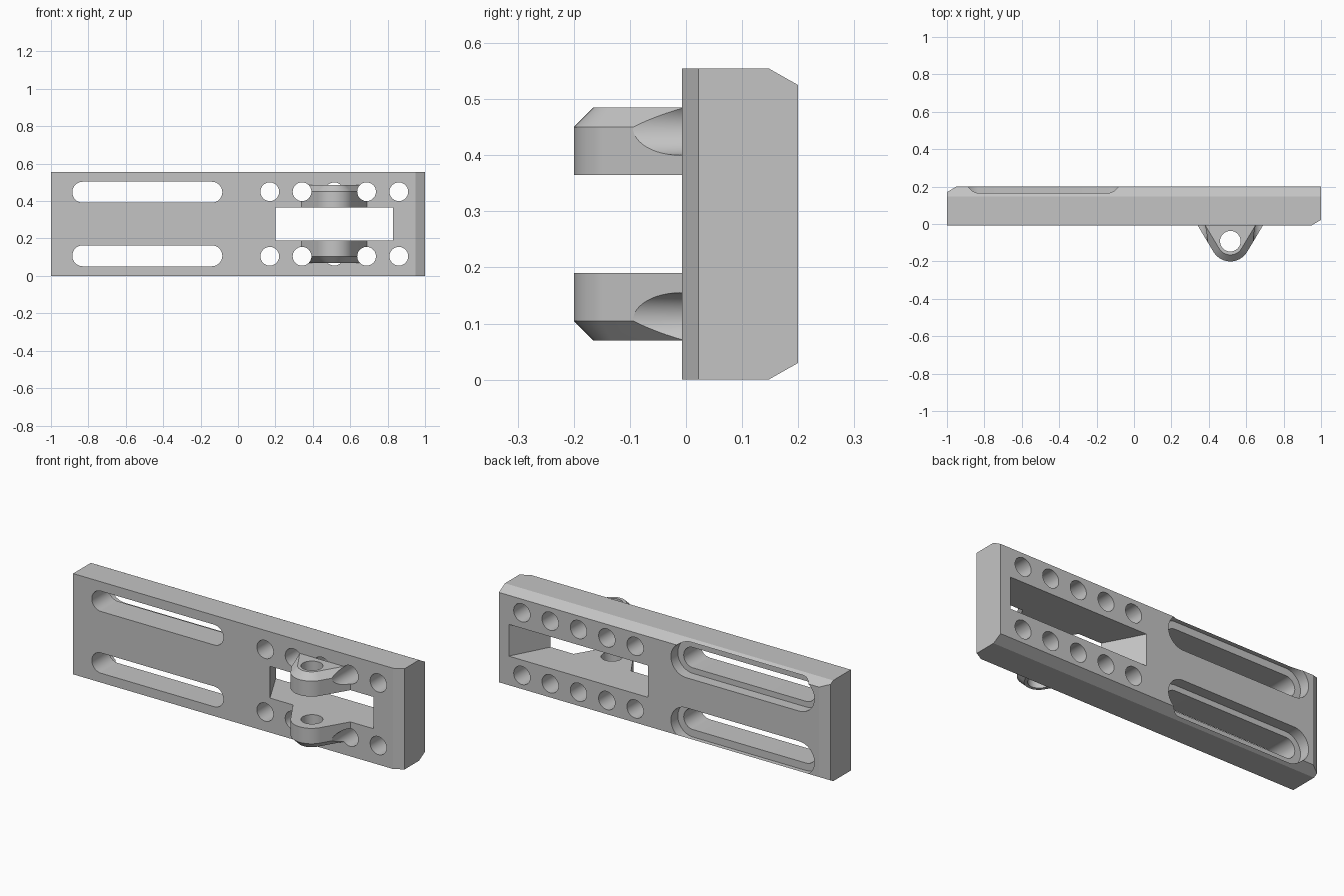
import bpy, bmesh, math
from mathutils import Vector

if "Cube" in bpy.data.objects:
    bpy.data.objects.remove(bpy.data.objects["Cube"])

FRONT, BACK, HEIGHT = -0.007, 0.2, 0.555
MID = HEIGHT / 2
LUG_X, PIN_Y = 0.515, -0.095
HOLE_XS = [0.17 + 0.1725 * i for i in range(5)]
HOLE_ZS = (0.105, 0.45)
SLOT_ZS = (0.1075, 0.4475)

grey = bpy.data.materials.new("plain grey")
grey.use_nodes = True
grey.diffuse_color = (0.55, 0.55, 0.55, 1)
grey.node_tree.nodes["Principled BSDF"].inputs["Base Color"].default_value = grey.diffuse_color


def loft(name, rings):
    """Solid through closed rings of equal length, capped at both ends."""
    bm = bmesh.new()
    loops = [[bm.verts.new(p) for p in ring] for ring in rings]
    n = len(loops[0])
    for a, b in zip(loops, loops[1:]):
        for i in range(n):
            j = (i + 1) % n
            bm.faces.new((a[i], a[j], b[j], b[i]))
    bm.faces.new(loops[0])
    bm.faces.new(loops[-1])
    bmesh.ops.recalc_face_normals(bm, faces=bm.faces)
    mesh = bpy.data.meshes.new(name)
    bm.to_mesh(mesh)
    bm.free()
    mesh.materials.append(grey)
    obj = bpy.data.objects.new(name, mesh)
    bpy.context.collection.objects.link(obj)
    return obj


def stadium(x0, x1, r, steps=24):
    """Outline with rounded ends, around the centres x0 and x1."""
    pts = []
    for cx, start in ((x1, -math.pi / 2), (x0, math.pi / 2)):
        for i in range(steps + 1):
            a = start + math.pi * i / steps
            pts.append((cx + r * math.cos(a), r * math.sin(a)))
    return pts


def circle(cx, cy, r, n=48):
    return [(cx + r * math.cos(math.tau * i / n), cy + r * math.sin(math.tau * i / n))
            for i in range(n)]


def along_y(outline, z, y0, y1):
    return loft("cutter", [[(x, y, z + dz) for x, dz in outline] for y in (y0, y1)])


def along_z(outline, z0, z1):
    return loft("cutter", [[(x, y, z) for x, y in outline] for z in (z0, z1)])


def cut(obj, cutters):
    """Subtract the cutters, bake the result and shade it."""
    for c in cutters:
        c.hide_render = True
        mod = obj.modifiers.new("cut", "BOOLEAN")
        mod.operation, mod.solver, mod.object = "DIFFERENCE", "EXACT", c
    bpy.context.view_layer.update()
    deps = bpy.context.evaluated_depsgraph_get()
    mesh = bpy.data.meshes.new_from_object(obj.evaluated_get(deps))
    obj.modifiers.clear()
    obj.data = mesh
    for c in cutters:
        bpy.data.objects.remove(c)
    mesh.shade_smooth()
    mesh.set_sharp_from_angle(angle=math.radians(25))


# Plate with one bevelled end edge in front and one at the back
outline = [(-1, FRONT), (0.95, FRONT), (1, 0.022), (1, BACK), (-0.95, BACK), (-1, 0.17)]
plate = loft("base_plate", [[(x, y, z) for x, y in outline] for z in (0, HEIGHT)])

# Bevels along the long back edges
bm = bmesh.new()
bm.from_mesh(plate.data)
for z, s in ((0, -1), (HEIGHT, 1)):
    bmesh.ops.bisect_plane(bm, geom=bm.verts[:] + bm.edges[:] + bm.faces[:],
                           plane_co=Vector((0, 0.147, z)),
                           plane_no=Vector((0, 0.03, s * 0.053)), clear_outer=True)
    bmesh.ops.holes_fill(bm, edges=[e for e in bm.edges if e.is_boundary])
bmesh.ops.recalc_face_normals(bm, faces=bm.faces)
bm.to_mesh(plate.data)
bm.free()

# Round holes, long slots with wider recesses at the back
cutters = [along_y(circle(x, 0, 0.05), z, -0.1, 0.3) for x in HOLE_XS for z in HOLE_ZS]
for z in SLOT_ZS:
    s = 1 if z > MID else -1
    cutters.append(along_y(stadium(-0.83, -0.14, 0.056), z, -0.1, 0.3))
    cutters.append(along_y(stadium(-0.83, -0.14, 0.092), z + s * 0.005, 0.14, 0.3))

# Window that widens toward the back
slope = 0.11 / (BACK - FRONT)
rings = []
for y in (FRONT - 0.05, BACK + 0.05):
    d = slope * (y - FRONT)
    x0, x1 = 0.2 - d, 0.83 + d
    rings.append([(x0, y, 0.19), (x1, y, 0.19), (x1, y, 0.365), (x0, y, 0.365)])
cutters.append(loft("cutter", rings))
cut(plate, cutters)


def lug_outline(inset, steps=32):
    """Rounded tip with straight flanks running out to the plate."""
    half, r = 0.175, 0.105
    rise = FRONT - PIN_Y
    tangent = math.atan2(rise, -half) + math.acos(r / math.hypot(half, rise))
    half -= inset / abs(math.cos(tangent))
    r -= inset
    pts = [(LUG_X - half, FRONT)]
    for i in range(steps + 1):
        a = tangent + (3 * math.pi - 2 * tangent) * i / steps
        pts.append((LUG_X + r * math.cos(a), PIN_Y + r * math.sin(a)))
    return pts + [(LUG_X + half, FRONT)]


# Pair of hinge lugs, mirrored about the middle of the plate
for name, s in (("upper_lug", 1), ("lower_lug", -1)):
    levels = ((0.0875, 0), (0.1725, 0), (0.2075, 0.035))
    lug = loft(name, [[(x, y, MID + s * h) for x, y in lug_outline(inset)]
                      for h, inset in levels])
    hole_z = HOLE_ZS[1] if s > 0 else HOLE_ZS[0]
    cut(lug, [along_z(circle(LUG_X, PIN_Y + 0.003, 0.055), -0.1, HEIGHT + 0.1)] +
             [along_y(circle(x, 0, 0.05), hole_z, -0.4, 0.1)
              for x in (HOLE_XS[1], HOLE_XS[3])])
